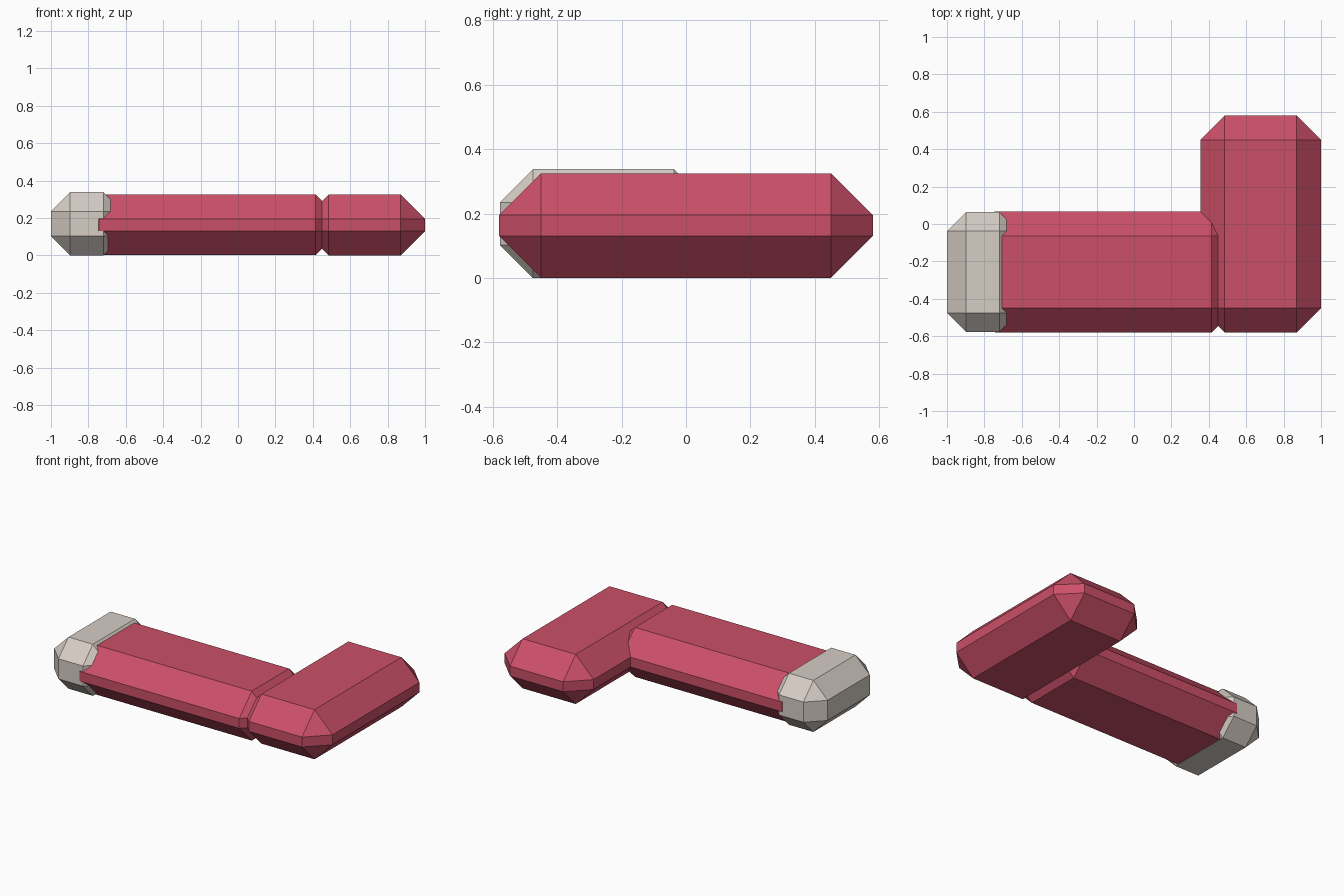
import bpy
import bmesh
from mathutils import Vector

cube = bpy.data.objects.get("Cube")
if cube:
    bpy.data.objects.remove(cube, do_unlink=True)


def make_material(name, color):
    mat = bpy.data.materials.new(name)
    mat.use_nodes = True
    mat.diffuse_color = color
    mat.node_tree.nodes["Principled BSDF"].inputs["Base Color"].default_value = color
    return mat


def chamfered_box(name, low, high, chamfer, mat):
    """Box between two corners with every edge cut by one flat chamfer."""
    low, high = Vector(low), Vector(high)
    size, centre = high - low, (low + high) / 2
    bm = bmesh.new()
    bmesh.ops.create_cube(bm, size=1)
    bmesh.ops.scale(bm, vec=size, verts=bm.verts)
    bmesh.ops.bevel(bm, geom=bm.edges[:], offset=chamfer, offset_type='OFFSET',
                    segments=1, profile=0.5, affect='EDGES', clamp_overlap=True)
    mesh = bpy.data.meshes.new(name)
    bm.to_mesh(mesh)
    bm.free()
    mesh.materials.append(mat)
    obj = bpy.data.objects.new(name, mesh)
    obj.location = centre
    bpy.context.collection.objects.link(obj)
    return obj


red = make_material("rose red", (0.60, 0.08, 0.14, 1))
grey = make_material("warm light grey", (0.67, 0.61, 0.56, 1))

# Long crosswise bar
chamfered_box("cross_bar", (0.355, -0.58, 0), (1, 0.58, 0.325), 0.13, red)
# Arm running into the bar
chamfered_box("arm", (-0.873, -0.58, 0.001), (0.545, 0.067, 0.325), 0.13, red)
# Pale cap around the free end of the arm
chamfered_box("end_cap", (-1, -0.578, 0), (-0.617, 0.065, 0.338), 0.103, grey)
